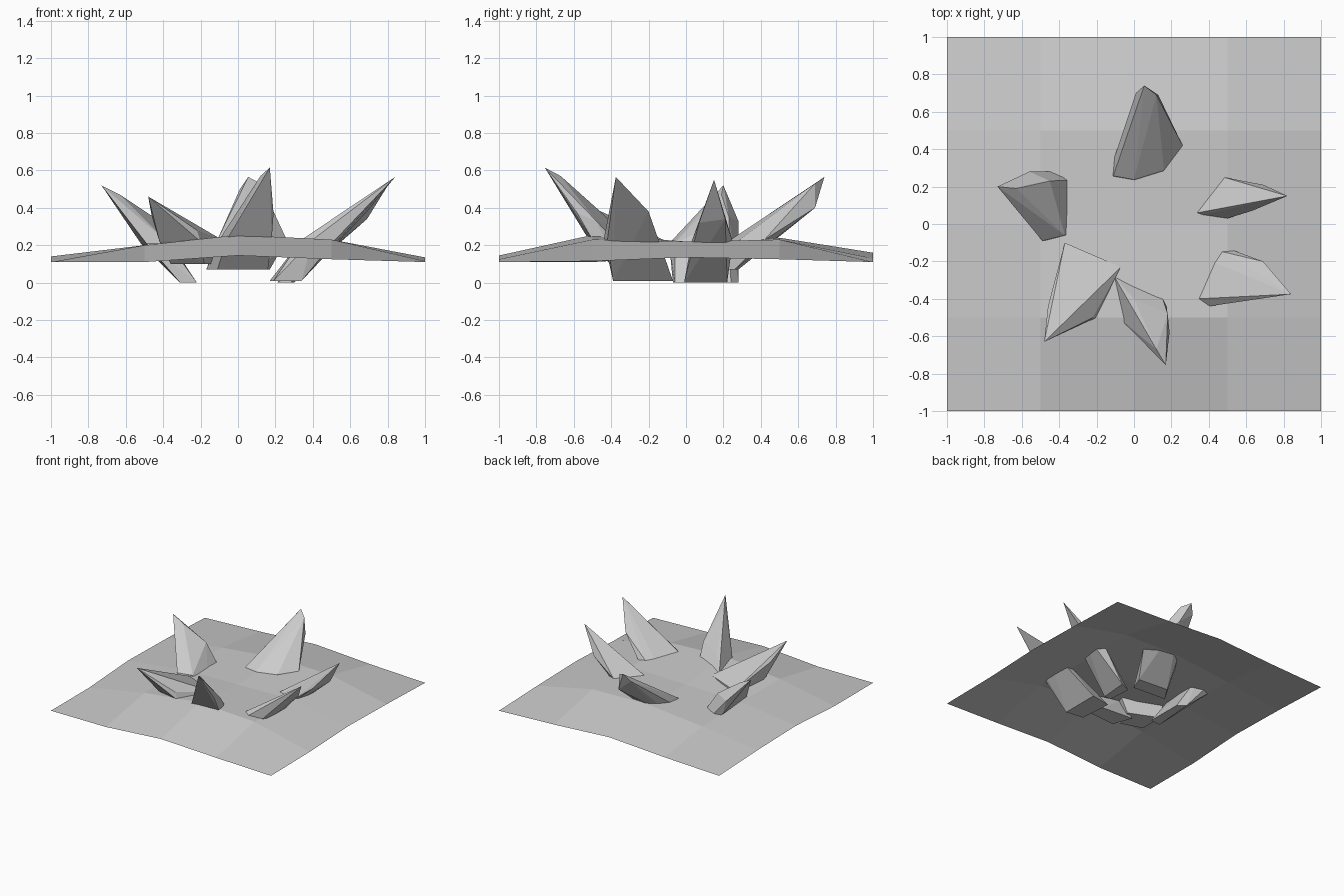
import bpy, bmesh


def finish(bm, name):
    bmesh.ops.recalc_face_normals(bm, faces=bm.faces[:])
    me = bpy.data.meshes.new(name)
    bm.to_mesh(me)
    bm.free()
    ob = bpy.data.objects.new(name, me)
    bpy.context.collection.objects.link(ob)
    return ob


def shard(name, base_z, base, ground_z, ground, upper):
    """Faceted rock: buried foot, outline at ground level, then shoulders and tip."""
    bm = bmesh.new()
    pts = [(x, y, base_z) for x, y in base]
    pts += [(x, y, ground_z) for x, y in ground] + upper
    for p in pts:
        bm.verts.new(p)
    res = bmesh.ops.convex_hull(bm, input=bm.verts[:])
    loose = [v for v in bm.verts if not v.link_faces]
    bmesh.ops.delete(bm, geom=loose, context='VERTS')
    bmesh.ops.dissolve_limit(bm, angle_limit=0.05, verts=bm.verts[:], edges=bm.edges[:])
    finish(bm, name)


# Gently domed ground sheet, 4 x 4 facets
heights = [
    (0.12, 0.12, 0.155, 0.135, 0.12),
    (0.12, 0.21, 0.265, 0.24, 0.125),
    (0.15, 0.21, 0.22, 0.23, 0.145),
    (0.14, 0.20, 0.25, 0.24, 0.135),
    (0.12, 0.14, 0.17, 0.14, 0.12),
]
bm = bmesh.new()
grid = [[bm.verts.new((i * 0.5 - 1, j * 0.5 - 1, h)) for i, h in enumerate(row)]
        for j, row in enumerate(heights)]
for j in range(4):
    for i in range(4):
        bm.faces.new((grid[j][i], grid[j][i + 1], grid[j + 1][i + 1], grid[j + 1][i]))
finish(bm, "ground_sheet")

# Ring of rock shards leaning outward
shard("back_shard", 0.08,
      [(-0.17, 0.16), (0.12, 0.14), (0.17, 0.26), (-0.09, 0.28)], 0.24,
      [(-0.11, 0.26), (0.0, 0.24), (0.16, 0.29), (0.26, 0.42), (-0.02, 0.46)],
      [(0.13, 0.69, 0.41), (0.12, 0.69, 0.54), (0.01, 0.70, 0.51), (0.055, 0.74, 0.575)])

shard("left_shard", 0.01,
      [(-0.31, -0.07), (-0.28, 0.28), (-0.22, 0.24), (-0.22, -0.06)], 0.22,
      [(-0.37, -0.06), (-0.38, 0.20), (-0.49, -0.09), (-0.52, 0.26)],
      [(-0.45, 0.23, 0.36), (-0.56, 0.28, 0.34), (-0.63, 0.19, 0.48), (-0.73, 0.20, 0.53)])

shard("front_left_shard", 0.11,
      [(-0.35, -0.12), (-0.12, -0.22), (-0.18, -0.38), (-0.36, -0.32)], 0.23,
      [(-0.37, -0.10), (-0.07, -0.23), (-0.20, -0.50), (-0.42, -0.44)],
      [(-0.22, -0.50, 0.29), (-0.46, -0.44, 0.36), (-0.48, -0.63, 0.47)])

shard("front_shard", 0.08,
      [(-0.17, -0.22), (0.10, -0.24), (0.16, -0.36), (-0.11, -0.38)], 0.24,
      [(-0.10, -0.29), (0.10, -0.37), (0.18, -0.50), (-0.06, -0.52)],
      [(0.18, -0.48, 0.34), (0.19, -0.58, 0.38), (0.0, -0.40, 0.33),
       (0.12, -0.67, 0.58), (0.17, -0.755, 0.625)])

shard("right_shard", 0.01,
      [(0.22, -0.01), (0.21, 0.18), (0.30, 0.22), (0.28, -0.01)], 0.23,
      [(0.34, 0.06), (0.37, 0.05), (0.48, 0.25), (0.50, 0.03), (0.54, 0.22)],
      [(0.63, 0.07, 0.33), (0.69, 0.21, 0.35), (0.67, 0.13, 0.45), (0.82, 0.15, 0.56)])

shard("front_right_shard", 0.02,
      [(0.17, -0.10), (0.19, -0.37), (0.34, -0.39), (0.34, -0.07)], 0.24,
      [(0.34, -0.40), (0.40, -0.29), (0.48, -0.15), (0.53, -0.17), (0.40, -0.44), (0.52, -0.42)],
      [(0.69, -0.20, 0.39), (0.61, -0.34, 0.40), (0.84, -0.375, 0.575)])

# Rest the lowest foot on the ground plane
low = min(v.co.z for o in bpy.data.objects for v in o.data.vertices)
for o in bpy.data.objects:
    for v in o.data.vertices:
        v.co.z -= low
